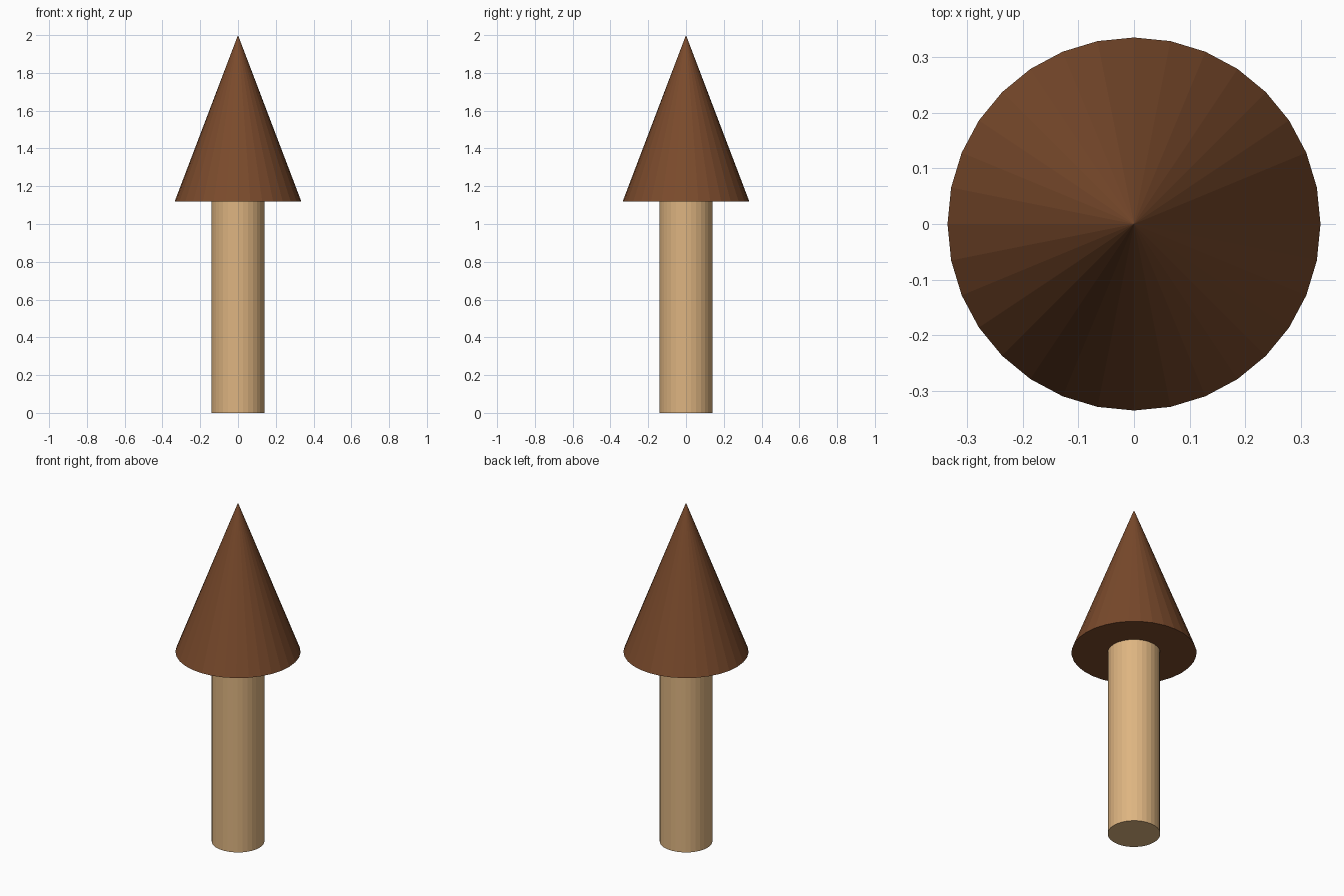
import bpy

if "Cube" in bpy.data.objects:
    bpy.data.objects.remove(bpy.data.objects["Cube"])


def material(name, color):
    mat = bpy.data.materials.new(name)
    mat.diffuse_color = (*color, 1)
    mat.use_nodes = True
    mat.node_tree.nodes["Principled BSDF"].inputs["Base Color"].default_value = mat.diffuse_color
    return mat


def round_part(name, r_bottom, r_top, z0, z1, mat):
    bpy.ops.mesh.primitive_cone_add(vertices=32, radius1=r_bottom, radius2=r_top,
                                    depth=z1 - z0, location=(0, 0, (z0 + z1) / 2))
    obj = bpy.context.object
    obj.name = name
    obj.data.name = name
    obj.data.materials.append(mat)
    return obj


# Light wooden shaft
round_part("shaft", 0.141, 0.141, 0, 1.12, material("light_wood", (0.73, 0.46, 0.22)))

# Dark pointed tip
round_part("cone_tip", 0.335, 0, 1.12, 2, material("dark_wood", (0.195, 0.069, 0.025)))
